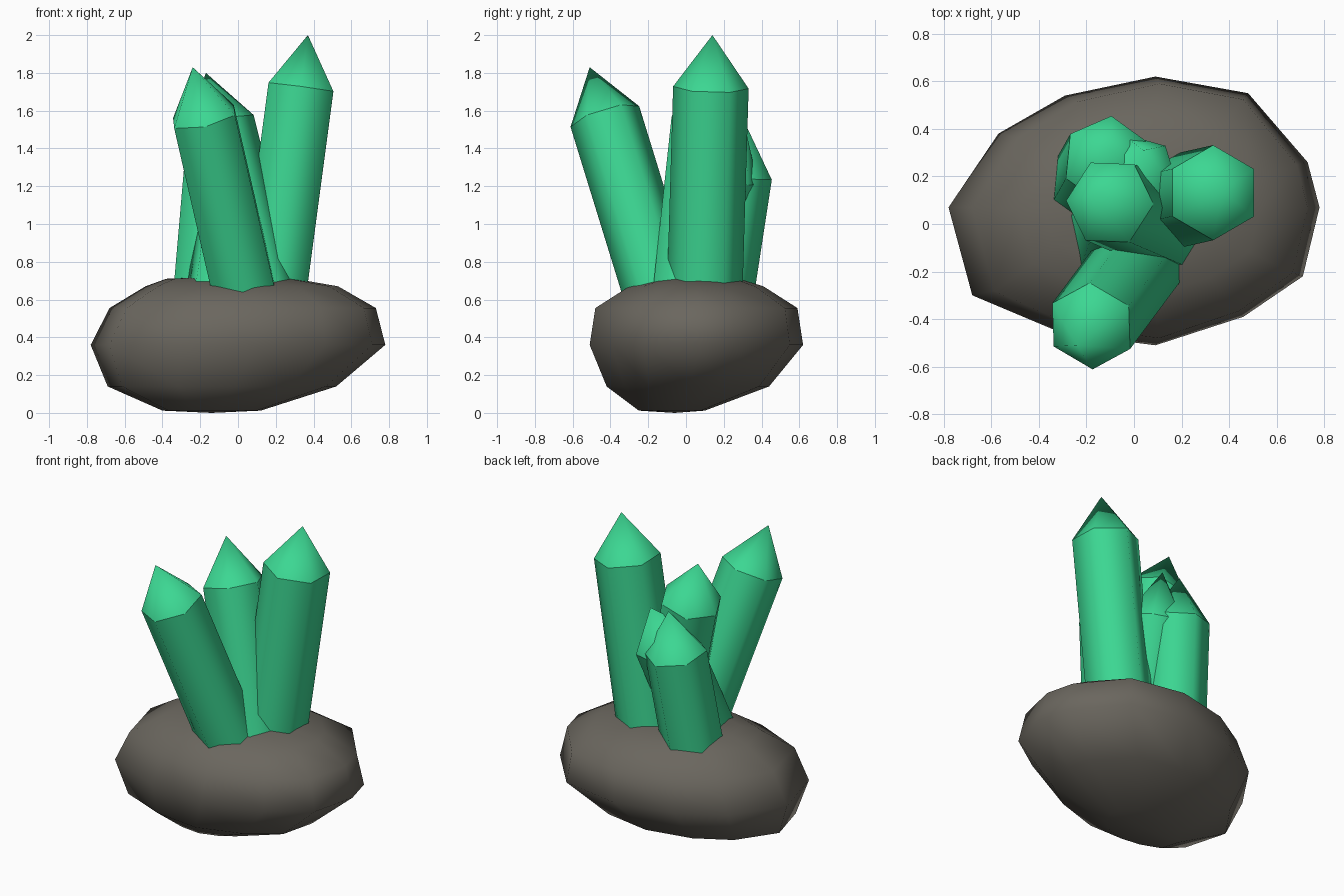
import bpy
import bmesh
import math
from mathutils import Vector, Matrix

default = bpy.data.objects.get("Cube")
if default:
    bpy.data.objects.remove(default, do_unlink=True)


def material(name, color):
    mat = bpy.data.materials.new(name)
    mat.use_nodes = True
    mat.diffuse_color = color
    mat.node_tree.nodes["Principled BSDF"].inputs["Base Color"].default_value = color
    return mat


GREEN = material("crystal green", (0.045, 0.68, 0.29, 1))
STONE = material("stone grey", (0.145, 0.134, 0.113, 1))


def finish(bm, name, mat):
    bmesh.ops.recalc_face_normals(bm, faces=bm.faces)
    for face in bm.faces:
        face.smooth = True
    mesh = bpy.data.meshes.new(name)
    bm.to_mesh(mesh)
    bm.free()
    mesh.materials.append(mat)
    obj = bpy.data.objects.new(name, mesh)
    bpy.context.collection.objects.link(obj)
    return obj


def bridge(bm, lower, upper):
    n = len(lower)
    for i in range(n):
        j = (i + 1) % n
        bm.faces.new((lower[i], lower[j], upper[j], upper[i]))


def fan(bm, ring, point):
    tip = bm.verts.new(point)
    for i in range(len(ring)):
        bm.faces.new((ring[i], ring[(i + 1) % len(ring)], tip))


def crystal(name, foot, tip, radius, spin, point_length=0.28):
    """Six-sided shaft with a pointed end, leaning from foot to tip."""
    foot, tip = Vector(foot), Vector(tip)
    axis = tip - foot
    turn = Vector((0, 0, 1)).rotation_difference(axis).to_matrix()
    turn = turn @ Matrix.Rotation(math.radians(spin), 3, "Z")
    shoulder = tip - axis.normalized() * point_length
    bm = bmesh.new()
    rings = []
    for center in (foot, shoulder):
        rings.append([bm.verts.new(center + turn @ Vector(
            (radius * math.cos(k * math.tau / 6), radius * math.sin(k * math.tau / 6), 0)))
            for k in range(6)])
    bridge(bm, *rings)
    bm.faces.new(rings[0])
    fan(bm, rings[1], tip)
    # Crisp rims at the shoulder and the foot
    for ring in rings:
        for k in range(6):
            bm.edges.get((ring[k], ring[(k + 1) % 6])).smooth = False
    finish(bm, name, GREEN)


# Rock: an uneven outline fitted to a stack of levels
outline = [(-.78, .07), (-.57, .38), (-.29, .54), (.09, .62), (.48, .55), (.73, .26),
           (.78, .07), (.71, -.22), (.46, -.39), (.09, -.51), (-.3, -.46), (-.68, -.3)]
# Each level: height, x range, y range
levels = [(.012, -.40, .12, -.25, .10),
          (.14, -.69, .52, -.42, .44),
          (.36, -.78, .78, -.51, .62),
          (.555, -.68, .73, -.48, .59),
          (.67, -.49, .53, -.30, .41),
          (.71, -.38, .30, -.16, .28)]
bm = bmesh.new()
stack = []
for z, x0, x1, y0, y1 in levels:
    stack.append([bm.verts.new((x0 + (x1 - x0) * (x + .78) / 1.56,
                                y0 + (y1 - y0) * (y + .51) / 1.13, z))
                  for x, y in outline])
for lower, upper in zip(stack, stack[1:]):
    bridge(bm, lower, upper)
fan(bm, stack[0], (-.14, -.06, 0))
fan(bm, stack[-1], (-.1, .06, .72))
finish(bm, "rock_base", STONE)

# Crystal cluster
crystal("front_crystal", (.065, -.10, .5), (-.24, -.51, 1.83), .19, 30)
crystal("tall_left_crystal", (.17, .095, .5), (.37, .14, 2.0), .20, 30)
crystal("middle_crystal", (.16, -.02, .5), (-.17, .12, 1.80), .19, -3)
crystal("back_crystal", (-.18, .15, .5), (-.09, .31, 1.54), .19, 24)
crystal("inner_crystal", (-.11, -.10, .5), (.04, .31, 1.53), .19, 45)
